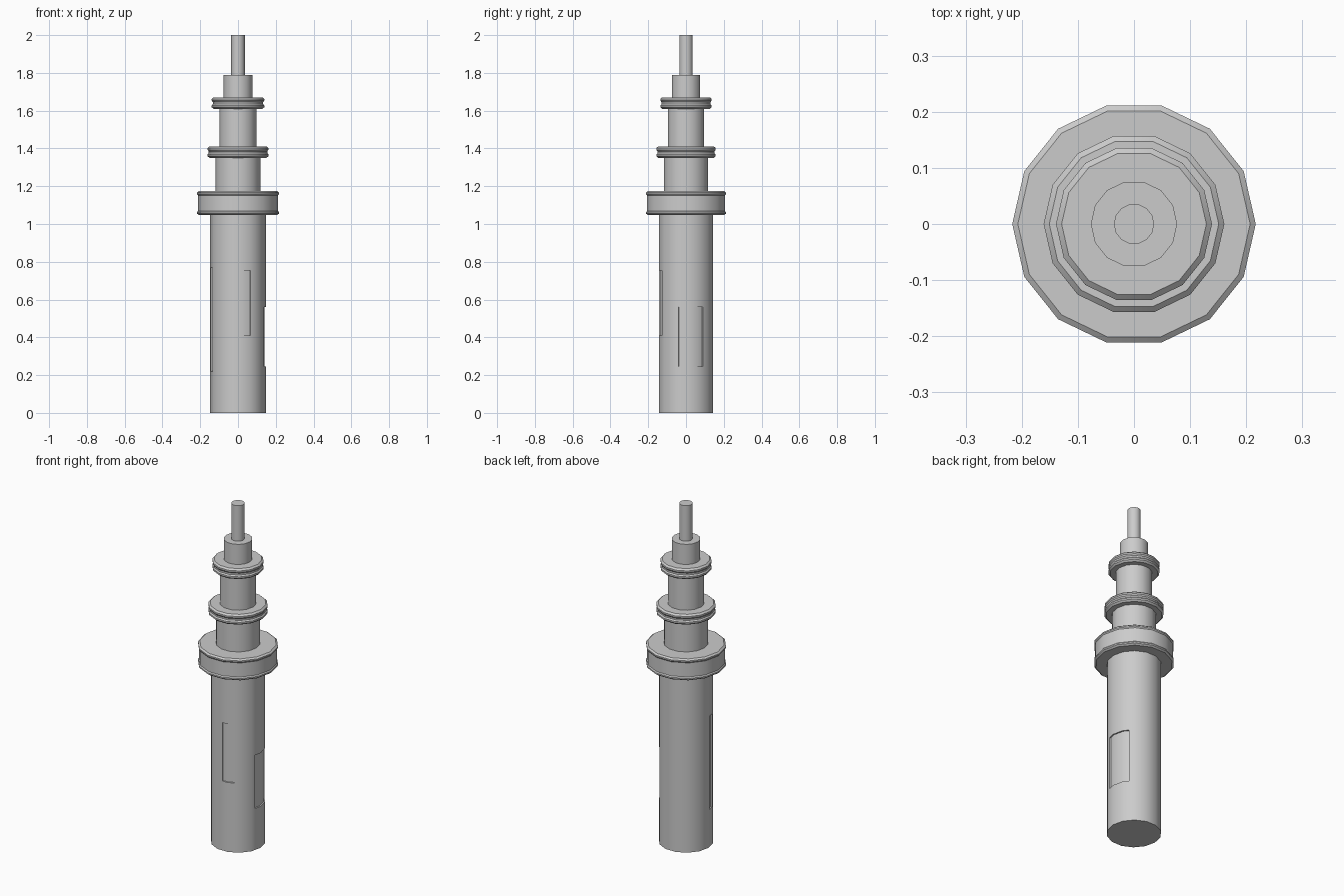
import bpy, bmesh, math
from mathutils import Vector

if "Cube" in bpy.data.objects:
    bpy.data.objects.remove(bpy.data.objects["Cube"])

SIDES = 14


def lathe(name, profile, recesses=()):
    """Revolve (radius, z) points into a capped solid; sink optional side recesses."""
    bm = bmesh.new()
    rings = []
    for r, z in profile:
        rings.append([bm.verts.new((r * math.cos(math.tau * i / SIDES),
                                    r * math.sin(math.tau * i / SIDES), z))
                      for i in range(SIDES)])
    for a, b in zip(rings, rings[1:]):
        for i in range(SIDES):
            j = (i + 1) % SIDES
            bm.faces.new((a[i], a[j], b[j], b[i]))
    bm.faces.new(rings[0][::-1])
    bm.faces.new(rings[-1])
    for recess in recesses:
        sink(bm, *recess)
    bmesh.ops.recalc_face_normals(bm, faces=bm.faces)
    mesh = bpy.data.meshes.new(name)
    bm.to_mesh(mesh)
    bm.free()
    mesh.shade_smooth()
    mesh.set_sharp_from_angle(angle=math.radians(30))
    obj = bpy.data.objects.new(name, mesh)
    bpy.context.collection.objects.link(obj)
    return obj


def sink(bm, a0, a1, z0, z1, scale=0.95):
    """Cut out the side area between two angles and heights and push it inwards."""
    mid = math.radians((a0 + a1) / 2)
    half = math.radians((a1 - a0) / 2)
    direction = Vector((math.cos(mid), math.sin(mid), 0))
    cuts = [((0, 0, z), (0, 0, 1)) for z in (z0, z1)]
    for a in (mid - half, mid + half):
        cuts.append(((0, 0, 0), (-math.sin(a), math.cos(a), 0)))
    for co, no in cuts:
        # only this side of the shaft and not its caps
        faces = [f for f in bm.faces if len(f.verts) < SIDES
                 and f.calc_center_median().xy.dot(direction.xy) > 0]
        geom = set(faces)
        for f in faces:
            geom.update(f.edges)
            geom.update(f.verts)
        bmesh.ops.bisect_plane(bm, geom=list(geom), plane_co=co, plane_no=no, dist=1e-5)
    bm.normal_update()
    inside = []
    for f in bm.faces:
        c = f.calc_center_median()
        if z0 < c.z < z1 and c.xy.length > 0.05:
            if c.xy.normalized().dot(direction.xy) > math.cos(half):
                inside.append(f)
    bmesh.ops.inset_region(bm, faces=inside, thickness=0.0005, use_even_offset=True)
    for v in {v for f in inside for v in f.verts}:
        v.co.x *= scale
        v.co.y *= scale


def collar(name, z0, z1, r, lip, groove):
    """Ring with a chamfered lip at both ends and a shallow groove between."""
    half = [(r - 0.010, 0), (r, lip * 0.35), (r, lip * 0.7), (r - groove, lip)]
    profile = [(q, z0 + h) for q, h in half] + [(q, z1 - h) for q, h in reversed(half)]
    lathe(name, profile)


# Lower shaft with three sunken panels (angles in degrees, then heights)
lathe("lower_shaft", [(0.147, 0), (0.147, 1.06)], [
    (-16, 39, 0.245, 0.56),
    (-91, -62, 0.41, 0.755),
    (186, 200, 0.22, 0.77),
])

# Stepped upper shaft
for name, r, z0, z1 in (("middle_shaft", 0.120, 1.16, 1.36),
                        ("upper_shaft", 0.099, 1.40, 1.62),
                        ("neck", 0.077, 1.66, 1.79),
                        ("tip_rod", 0.036, 1.78, 2.00)):
    lathe(name, [(r, z0), (r, z1)])

# Collars between the steps
collar("large_collar", 1.047, 1.174, 0.217, 0.022, 0.005)
collar("middle_collar", 1.350, 1.411, 0.161, 0.026, 0.006)
collar("upper_collar", 1.609, 1.671, 0.139, 0.026, 0.006)
